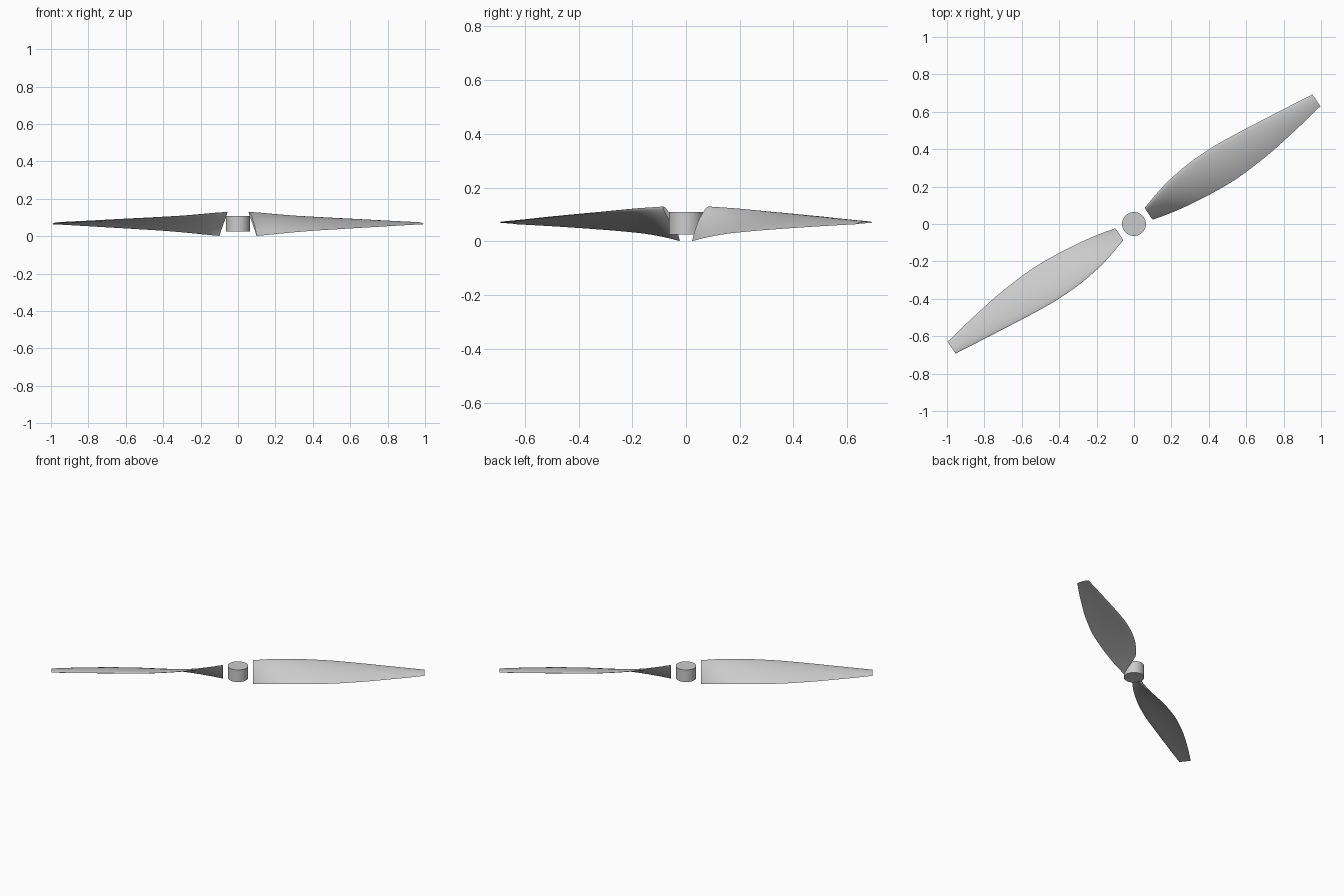
import bpy, bmesh, math
from mathutils import Matrix, Vector

cube = bpy.data.objects.get("Cube")
if cube:
    bpy.data.objects.remove(cube, do_unlink=True)

grey = bpy.data.materials.new("light grey")
grey.use_nodes = True
grey.diffuse_color = (0.6, 0.6, 0.6, 1)
grey.node_tree.nodes["Principled BSDF"].inputs["Base Color"].default_value = (0.6, 0.6, 0.6, 1)

MID_Z = 0.067
AXIS_ANGLE = math.radians(34.2)
SIDE = 12      # points along each side of the section
STEPS = 4      # rings between stations

# Blade stations: radius, leading reach, trailing reach, lead rise, trail drop, thickness
STATIONS = [
    (0.095, 0.038, 0.037, 0.063, 0.066, 0.016),
    (0.20, 0.069, 0.063, 0.057, 0.056, 0.016),
    (0.30, 0.090, 0.081, 0.050, 0.047, 0.015),
    (0.42, 0.103, 0.097, 0.042, 0.038, 0.014),
    (0.55, 0.105, 0.107, 0.035, 0.031, 0.013),
    (0.65, 0.099, 0.107, 0.030, 0.026, 0.012),
    (0.80, 0.083, 0.097, 0.023, 0.019, 0.011),
    (0.91, 0.070, 0.083, 0.017, 0.014, 0.010),
    (1.05, 0.053, 0.062, 0.010, 0.008, 0.009),
    (1.178, 0.037, 0.039, 0.004, 0.003, 0.007),
]


def smooth_stations():
    """Interpolate the stations with a Catmull-Rom spline."""
    rows = [Vector(s) for s in STATIONS]
    rows = [rows[0] * 2 - rows[1]] + rows + [rows[-1] * 2 - rows[-2]]
    for i in range(1, len(rows) - 2):
        a, b, c, d = rows[i - 1:i + 3]
        for k in range(STEPS):
            t = k / STEPS
            yield b + (c - a) * t / 2 + (a * 2 - b * 5 + c * 4 - d) * t * t / 2 \
                + (b * 3 - a - c * 3 + d) * t ** 3 / 2
    yield rows[-2]


def section(row):
    """Cambered aerofoil loop across the blade."""
    r, lead, trail, rise, drop, thick = row
    front, back = Vector((r, lead, rise)), Vector((r, -trail, -drop))
    chord = back - front
    normal = Vector((0, chord.z, -chord.y)).normalized()

    def point(t, side):
        half = thick * (1.48 * math.sqrt(t) - 0.63 * t - 1.758 * t**2
                        + 1.4215 * t**3 - 0.5075 * t**4)
        bow = 0.16 * chord.length * t * (1 - t)
        return front + chord * t + normal * (bow + side * half)

    ts = [(1 - math.cos(math.pi * i / SIDE)) / 2 for i in range(SIDE + 1)]
    return [point(t, 1) for t in ts] + [point(t, -1) for t in reversed(ts[1:-1])]


def finish(bm, name, angle=40):
    bmesh.ops.recalc_face_normals(bm, faces=bm.faces)
    mesh = bpy.data.meshes.new(name)
    bm.to_mesh(mesh)
    bm.free()
    mesh.materials.append(grey)
    ob = bpy.data.objects.new(name, mesh)
    bpy.context.collection.objects.link(ob)
    bpy.ops.object.select_all(action='DESELECT')
    ob.select_set(True)
    bpy.context.view_layer.objects.active = ob
    bpy.ops.object.shade_smooth_by_angle(angle=math.radians(angle))
    return ob


def make_blade(name, angle):
    bm = bmesh.new()
    rings = [[bm.verts.new(p) for p in section(row)] for row in smooth_stations()]
    for a, b in zip(rings, rings[1:]):
        for i in range(len(a)):
            j = (i + 1) % len(a)
            bm.faces.new((a[i], a[j], b[j], b[i]))
    bm.faces.new(rings[0])
    bm.faces.new(rings[-1])
    bm.transform(Matrix.Translation((0, 0, MID_Z)) @ Matrix.Rotation(angle, 4, 'Z'))
    return finish(bm, name)


# Two twisted blades, half a turn apart
make_blade("left_blade", AXIS_ANGLE)
make_blade("right_blade", AXIS_ANGLE + math.pi)

# Hub cylinder
bm = bmesh.new()
bmesh.ops.create_cone(bm, cap_ends=True, segments=48, radius1=0.064, radius2=0.064,
                      depth=0.084, matrix=Matrix.Translation((0, 0, MID_Z)))
finish(bm, "hub")
